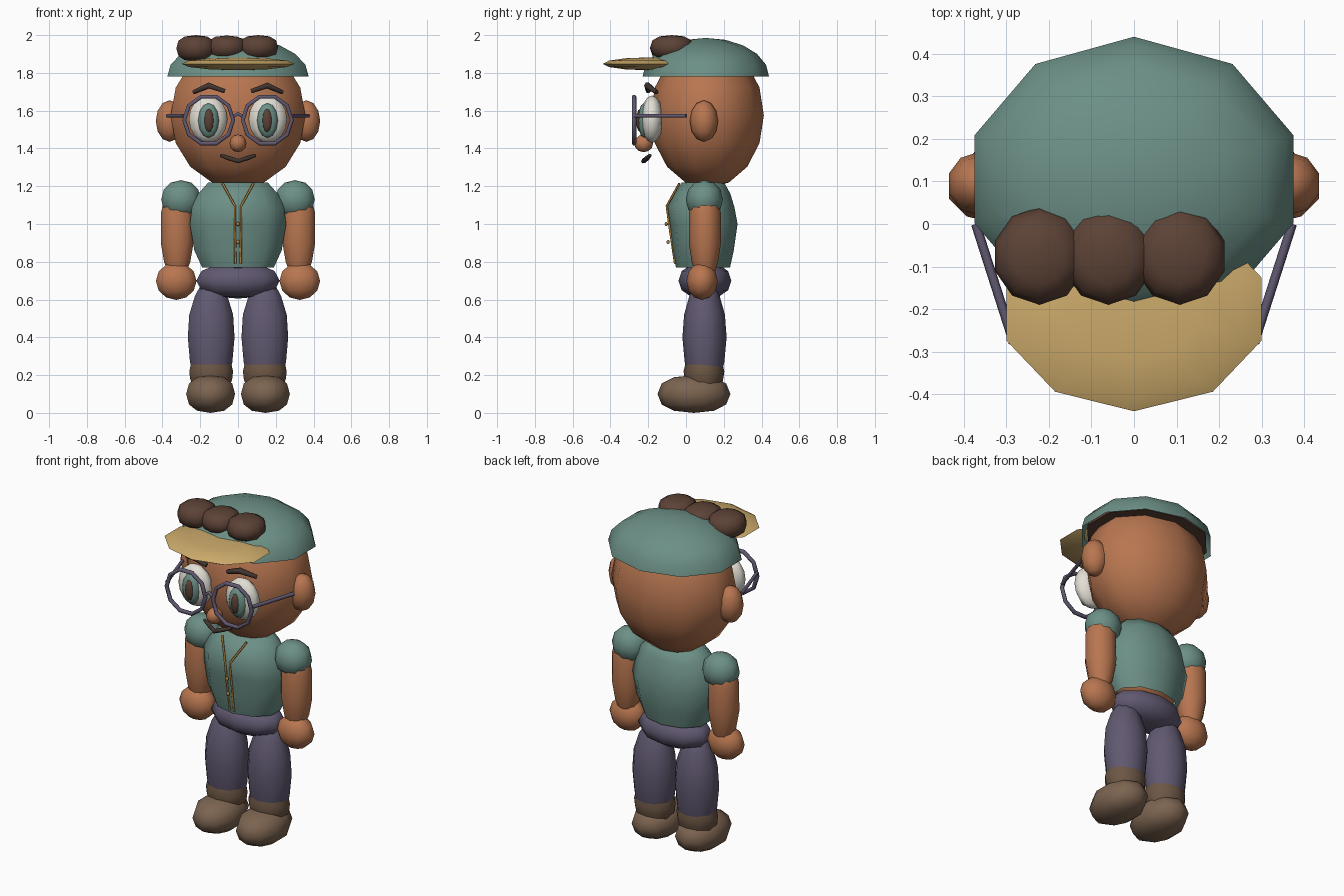
import bpy, bmesh, math

if "Cube" in bpy.data.objects:
    bpy.data.objects.remove(bpy.data.objects["Cube"])


def material(name, rgb):
    m = bpy.data.materials.new(name)
    lin = [(c / 255 / 12.92) if c < 11 else ((c / 255 + 0.055) / 1.055) ** 2.4 for c in rgb]
    m.diffuse_color = (*lin, 1)
    m.use_nodes = True
    m.node_tree.nodes["Principled BSDF"].inputs["Base Color"].default_value = m.diffuse_color
    return m


SKIN = material("skin", (184, 118, 80))
TEAL = material("teal_cloth", (108, 144, 134))
PURPLE = material("purple_cloth", (97, 89, 113))
HAIR = material("dark_brown", (92, 66, 54))
BROW = material("facial_hair", (66, 52, 46))
BOOT = material("boot_leather", (124, 100, 80))
CUFF = material("boot_cuff", (108, 86, 68))
TAN = material("tan_brim", (206, 172, 108))
WHITE = material("eye_white", (226, 222, 212))
GOLD = material("gold_trim", (178, 134, 66))


def finish(name, bm, mat):
    bmesh.ops.recalc_face_normals(bm, faces=bm.faces)
    me = bpy.data.meshes.new(name)
    bm.to_mesh(me)
    bm.free()
    me.materials.append(mat)
    me.shade_smooth()
    me.set_sharp_from_angle(angle=math.radians(62))
    ob = bpy.data.objects.new(name, me)
    bpy.context.collection.objects.link(ob)
    return ob


def lathe(name, mat, x, y, rings, n=10, bottom=True, top=True):
    """Stack of elliptic rings (z, rx, ry, y_shift); zero radius makes a pole."""
    bm = bmesh.new()
    rows = []
    for z, rx, ry, dy in rings:
        if rx < 1e-4:
            rows.append([bm.verts.new((x, y + dy, z))] * n)
            continue
        angles = [math.pi / 2 + 2 * math.pi * i / n for i in range(n)]
        rows.append([bm.verts.new((x + rx * math.cos(a), y + dy + ry * math.sin(a), z)) for a in angles])
    for a, b in zip(rows, rows[1:]):
        for i in range(n):
            j = (i + 1) % n
            bm.faces.new(list(dict.fromkeys((a[i], a[j], b[j], b[i]))))
    for row, cap in ((rows[0], bottom), (rows[-1], top)):
        if cap and row[0] is not row[1]:
            bm.faces.new(row)
    return finish(name, bm, mat)


def ball(name, mat, c, r, n=10, m=8, e=1.0, start=-90, bottom=True):
    """Ellipsoid; e < 1 makes it boxier, start cuts the lower part off."""
    rings = []
    for k in range(m + 1):
        t = math.radians(start + (90 - start) * k / m)
        f = max(math.cos(t), 0) ** e if math.cos(t) > 1e-6 else 0
        h = math.copysign(abs(math.sin(t)) ** e, math.sin(t))
        rings.append((c[2] + r[2] * h, r[0] * f, r[1] * f, 0))
    return lathe(name, mat, c[0], c[1], rings, n, bottom)


def tube(name, mat, points, radius, closed=False, radii=None):
    cu = bpy.data.curves.new(name, 'CURVE')
    cu.dimensions = '3D'
    cu.bevel_depth = radius
    cu.bevel_resolution = 1
    cu.use_fill_caps = True
    sp = cu.splines.new('POLY')
    sp.points.add(len(points) - 1)
    for i, p in enumerate(points):
        sp.points[i].co = (*p, 1)
        sp.points[i].radius = radii[i] if radii else 1
    sp.use_cyclic_u = closed
    cu.materials.append(mat)
    ob = bpy.data.objects.new(name, cu)
    bpy.context.collection.objects.link(ob)
    bpy.ops.object.select_all(action='DESELECT')
    ob.select_set(True)
    bpy.context.view_layer.objects.active = ob
    bpy.ops.object.convert(target='MESH')
    return ob


# Head, cap and hair
ball("head", SKIN, (0, 0.112, 1.575), (0.375, 0.3, 0.385))
ball("cap", TEAL, (0, 0.105, 1.78), (0.394, 0.335, 0.205), m=5, start=0, bottom=False)
ball("hair_under_cap", HAIR, (0, 0.11, 1.792), (0.365, 0.305, 0.17), m=4, start=0)
ball("cap_brim", TAN, (0, -0.2, 1.848), (0.315, 0.24, 0.034), m=6)
for x, z, h in ((-0.222, 1.93, 0.07), (-0.06, 1.935, 0.063), (0.108, 1.935, 0.065)):
    ball("hair_tuft", HAIR, (x, -0.075, z), (0.11, 0.115, h), n=10, m=6, e=0.8)

# Face centre
ball("nose", SKIN, (0, -0.224, 1.427), (0.045, 0.05, 0.047), n=8, m=6)
tube("mouth", BROW, [(-0.092, -0.19, 1.364), (-0.05, -0.205, 1.349), (0, -0.225, 1.333),
                     (0.05, -0.205, 1.349), (0.092, -0.19, 1.364)], 0.013, radii=[0.7, 1, 1, 1, 0.7])
tube("glasses_bridge", PURPLE, [(-0.03, -0.275, 1.565), (0, -0.275, 1.585), (0.03, -0.275, 1.565)], 0.01)

for s in (-1, 1):
    # Ears, eyes and brows
    ball("ear", SKIN, (s * 0.362, 0.095, 1.545), (0.077, 0.075, 0.11), n=10, m=6)
    ball("eyeball", WHITE, (s * 0.158, -0.18, 1.555), (0.107, 0.06, 0.125), n=10, m=8)
    ball("iris", TEAL, (s * 0.156, -0.222, 1.548), (0.058, 0.033, 0.092), n=10, m=6)
    ball("pupil", HAIR, (s * 0.154, -0.243, 1.548), (0.028, 0.021, 0.062), n=8, m=6)
    tube("eyebrow", BROW, [(s * 0.07, -0.2, 1.703), (s * 0.155, -0.205, 1.733), (s * 0.235, -0.155, 1.697)],
         0.016, radii=[0.8, 1.1, 0.7])
    # Spectacle rims and side arms
    ring = [(s * 0.155 + 0.13 * math.sin(a), -0.275, 1.55 + 0.13 * math.cos(a))
            for a in (2 * math.pi * (i + 0.5) / 10 for i in range(10))]
    tube("glasses_rim", PURPLE, ring, 0.012, closed=True)
    tube("glasses_arm", PURPLE, [(s * 0.285, -0.272, 1.573), (s * 0.372, 0, 1.573)], 0.011)

    # Arms, sleeves and hands
    lathe("arm", SKIN, s * 0.322, 0.1, [(0.74, 0.05, 0.05, 0), (0.8, 0.073, 0.07, 0), (0.9, 0.091, 0.085, 0),
          (1.06, 0.09, 0.084, 0), (1.16, 0.065, 0.06, 0), (1.2, 0, 0, 0)])
    ball("sleeve", TEAL, (s * 0.302, 0.097, 1.13), (0.11, 0.098, 0.102), m=6, e=0.95)
    ball("hand", SKIN, (s * 0.327, 0.085, 0.698), (0.113, 0.083, 0.1), m=6)

    # Legs and boots
    lathe("leg", PURPLE, s * 0.142, 0.098, [(0.16, 0.09, 0.08, 0), (0.27, 0.118, 0.105, 0), (0.4, 0.13, 0.117, 0),
          (0.52, 0.122, 0.108, 0), (0.62, 0.09, 0.08, 0), (0.69, 0.05, 0.045, 0), (0.72, 0, 0, 0)])
    lathe("boot_cuff", CUFF, s * 0.142, 0.095, [(0.13, 0.1, 0.09, 0), (0.18, 0.117, 0.102, 0),
          (0.22, 0.122, 0.108, 0), (0.26, 0.112, 0.098, 0)])
    ball("boot", BOOT, (s * 0.145, 0.042, 0.1), (0.136, 0.193, 0.1), m=6, e=0.85)

    # Gold edge of the jacket opening
    tube("jacket_trim", GOLD, [(s * 0.082, -0.035, 1.215), (s * 0.016, -0.102, 1.095),
                               (s * 0.016, -0.088, 0.99), (s * 0.014, -0.058, 0.79)], 0.006)

# Torso, neck and hips
lathe("neck", SKIN, 0, 0.1, [(1.1, 0.12, 0.1, 0), (1.25, 0.12, 0.1, 0)])
lathe("jacket", TEAL, 0, 0.09, [(0.77, 0.2, 0.143, 0), (0.86, 0.243, 0.163, 0), (1.0, 0.268, 0.18, 0.003),
      (1.09, 0.256, 0.178, -0.012), (1.16, 0.222, 0.148, -0.003), (1.22, 0.165, 0.112, 0)], n=10, bottom=False)
ball("waist", SKIN, (0, 0.09, 0.84), (0.2, 0.135, 0.1), m=6)
ball("hips", PURPLE, (0, 0.1, 0.7), (0.232, 0.14, 0.095), m=6, e=0.9)
for z, y in ((1.0, -0.104), (0.905, -0.095)):
    ball("button", GOLD, (0, y, z), (0.011, 0.009, 0.011), n=8, m=4)
